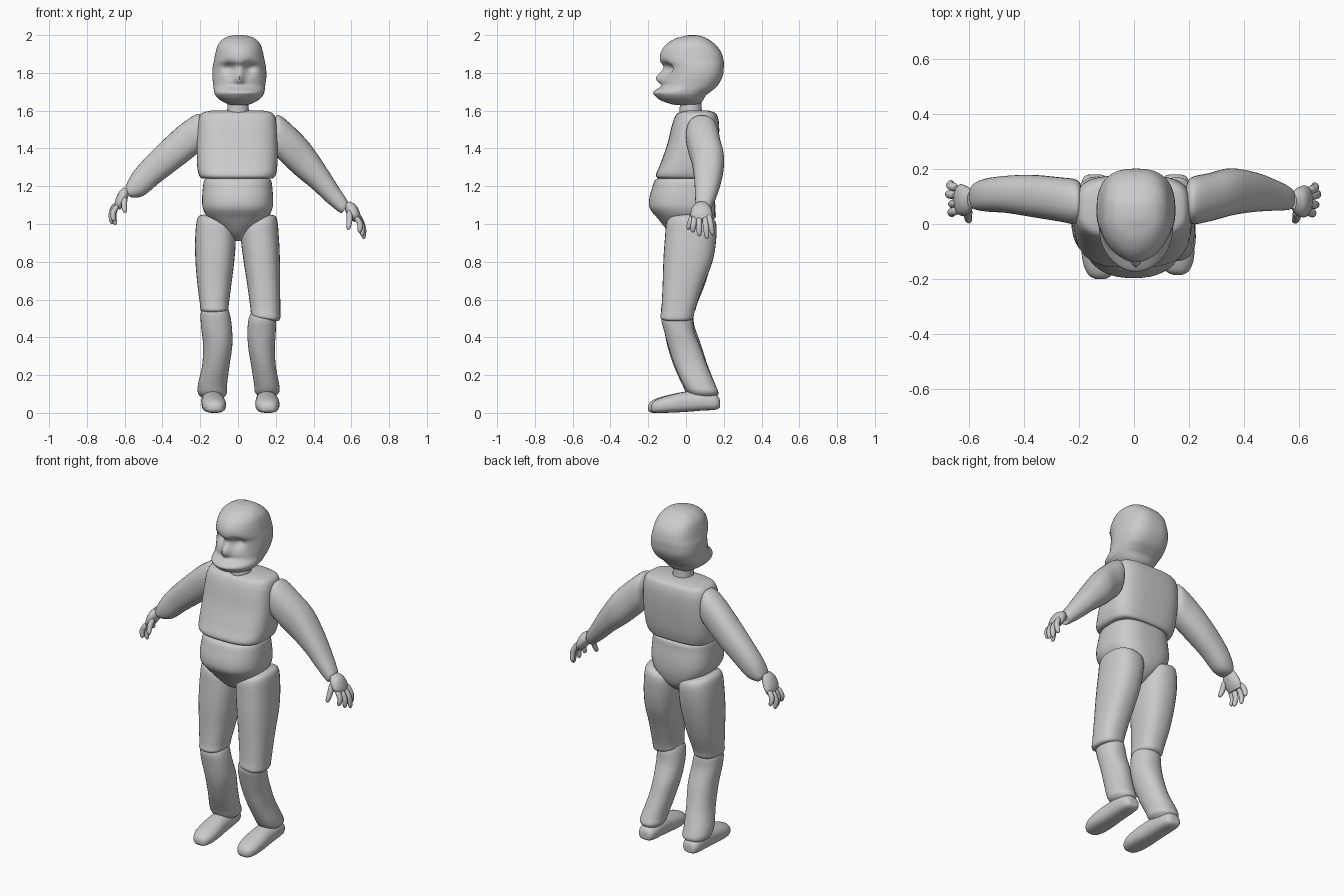
import bpy, bmesh
from math import cos, sin, pi, exp
from mathutils import Vector


def catmull(rows, steps):
    """Smooth a list of number rows with a curve passing through every row."""
    out = []
    for i in range(len(rows) - 1):
        quad = (rows[max(i - 1, 0)], rows[i], rows[i + 1], rows[min(i + 2, len(rows) - 1)])
        for k in range(steps):
            t = k / steps
            out.append([0.5 * (2 * b + (c - a) * t + (2 * a - 5 * b + 4 * c - d) * t * t
                               + (3 * b - a - 3 * c + d) * t ** 3) for a, b, c, d in zip(*quad)])
    return out + [list(rows[-1])]


def spow(v, n):
    return (abs(v) ** (2 / n)) * (1 if v >= 0 else -1)


def loft(name, rings, n_front=2.0, n_back=2.0, seg=32, warp=None, angle=0.7):
    """Skin rings of (centre, u, v); n sets how square each half is."""
    bm = bmesh.new()
    loops = []
    for c, u, v in rings:
        loop = []
        for k in range(seg):
            a = 2 * pi * k / seg
            n = n_back if sin(a) > 0 else n_front
            p = c + u * spow(cos(a), n) + v * spow(sin(a), n)
            loop.append(bm.verts.new(warp(p) if warp else p))
        loops.append(loop)
    for lo, hi in zip(loops, loops[1:]):
        for k in range(seg):
            j = (k + 1) % seg
            bm.faces.new((lo[k], lo[j], hi[j], hi[k]))
    bm.faces.new(loops[0])
    bm.faces.new(loops[-1])
    bmesh.ops.recalc_face_normals(bm, faces=bm.faces)
    me = bpy.data.meshes.new(name)
    bm.to_mesh(me)
    bm.free()
    ob = bpy.data.objects.new(name, me)
    bpy.context.collection.objects.link(ob)
    bpy.ops.object.select_all(action='DESELECT')
    ob.select_set(True)
    bpy.context.view_layer.objects.active = ob
    bpy.ops.object.shade_smooth_by_angle(angle=angle)
    return ob


def body(name, rows, **kw):
    """Rows: x, z of two opposite outline points, then the y range."""
    rings = []
    for x0, z0, x1, z1, y0, y1 in catmull(rows, 5):
        rings.append((Vector(((x0 + x1) / 2, (y0 + y1) / 2, (z0 + z1) / 2)),
                      Vector(((x1 - x0) / 2, 0, (z1 - z0) / 2)), Vector((0, (y1 - y0) / 2, 0))))
    return loft(name, rings, **kw)


def stack(name, cx, rows, **kw):
    """Level sections: z, half width, y range."""
    return body(name, [(cx - w, z, cx + w, z, y0, y1) for z, w, y0, y1 in rows], **kw)


def finger(name, a, b, bow, r):
    a, b = Vector(a), Vector(b)
    d = (b - a).normalized()
    u = d.cross(Vector((0, 1, 0))).normalized()
    v = d.cross(u)
    mid = (a + b) / 2 + Vector((bow, 0, 0))
    rows = [(*a, r * .6), (*a.lerp(mid, .3), r), (*mid, r), (*mid.lerp(b, .75), r * .8), (*b, r * .2)]
    loft(name, [(Vector(q[:3]), u * q[3], v * q[3]) for q in catmull(rows, 3)], seg=12)


# Head with nose, eye hollows and lips
def face(p):
    if p.y < 0.02:
        x, z = p.x - .007, p.z
        for s in (-1, 1):
            p.y += .035 * exp(-((x - s * .055) / .03) ** 2 - ((z - 1.825) / .03) ** 2)
        p.y -= .04 * exp(-(x / .022) ** 2 - ((z - 1.775) / .035) ** 2)
        p.y += .012 * exp(-(x / .08) ** 2 - ((z - 1.735) / .012) ** 2)
    return p


stack("head", .007, [
    (1.63, .035, -.05, .05), (1.635, .06, -.08, .07), (1.655, .1, -.135, .09), (1.68, .125, -.165, .105),
    (1.70, .133, -.172, .13), (1.73, .137, -.135, .165), (1.78, .143, -.118, .193), (1.83, .141, -.118, .2),
    (1.865, .134, -.138, .199), (1.91, .125, -.133, .186), (1.95, .112, -.105, .155),
    (1.98, .085, -.06, .115), (1.995, .05, -.01, .08), (2.0, .012, .015, .05)],
    n_front=1.9, n_back=2.7, seg=64, warp=face, angle=1.0)
stack("neck", 0, [(1.54, .065, -.04, .095), (1.59, .058, -.035, .085), (1.67, .055, -.03, .08)])

# Chest and belly
stack("chest", -.004, [
    (1.24, .165, -.125, .12), (1.243, .19, -.15, .14), (1.265, .205, -.158, .15), (1.32, .213, -.135, .162),
    (1.42, .214, -.1, .173), (1.51, .21, -.078, .176), (1.56, .203, -.062, .17), (1.588, .185, -.042, .155),
    (1.6, .14, .0, .12)], n_front=3.0, n_back=3.4, seg=48)
stack("belly_and_hips", -.002, [
    (.91, .02, -.02, .05), (.94, .05, -.07, .1), (.98, .1, -.11, .135), (1.03, .155, -.15, .15),
    (1.08, .183, -.19, .155), (1.13, .188, -.195, .153), (1.19, .184, -.18, .145), (1.23, .177, -.165, .14),
    (1.245, .16, -.14, .12)], n_front=2.4, n_back=2.8, seg=48)

# Arms
body("arm_left_side", [
    (-.19, 1.565, -.19, 1.43, .03, .13), (-.215, 1.583, -.2, 1.39, 0, .16), (-.3, 1.53, -.25, 1.345, .01, .17),
    (-.4, 1.44, -.335, 1.28, .025, .178), (-.5, 1.34, -.42, 1.215, .04, .175), (-.565, 1.26, -.5, 1.15, .045, .165),
    (-.597, 1.19, -.56, 1.14, .055, .145), (-.59, 1.17, -.575, 1.15, .08, .12)], n_front=2.3, n_back=2.3)
body("arm_right_side", [
    (.19, 1.555, .19, 1.42, .03, .14), (.22, 1.575, .2, 1.365, 0, .17), (.3, 1.51, .25, 1.31, .01, .185),
    (.38, 1.425, .315, 1.25, .03, .202), (.46, 1.31, .395, 1.185, .043, .19), (.53, 1.2, .465, 1.12, .048, .165),
    (.583, 1.115, .54, 1.06, .052, .132), (.575, 1.09, .555, 1.07, .07, .11)], n_front=2.3, n_back=2.3)

# Hands: palm and five digits each
body("palm_left_side", [
    (-.605, 1.195, -.575, 1.175, .06, .12), (-.63, 1.17, -.582, 1.14, .035, .135),
    (-.65, 1.125, -.605, 1.1, .03, .145), (-.655, 1.09, -.625, 1.075, .045, .135)], seg=20)
body("palm_right_side", [
    (.59, 1.12, .565, 1.1, .055, .11), (.625, 1.1, .57, 1.065, .03, .132),
    (.645, 1.06, .595, 1.03, .025, .14), (.65, 1.03, .615, 1.01, .045, .13)], seg=20)
digits = {
    -1: [((-.6, .05, 1.14), (-.598, .008, 1.06)), ((-.64, .05, 1.1), (-.66, .035, 1.015)),
         ((-.645, .075, 1.1), (-.65, .07, .995)), ((-.65, .105, 1.1), (-.668, .11, 1.0)),
         ((-.645, .13, 1.11), (-.664, .15, 1.03))],
    1: [((.59, .045, 1.07), (.583, .008, .97)), ((.625, .045, 1.04), (.645, .035, .955)),
        ((.63, .07, 1.04), (.66, .07, .935)), ((.635, .1, 1.04), (.667, .112, .92)),
        ((.635, .12, 1.05), (.655, .142, .94))]}
for s, side in ((-1, "left"), (1, "right")):
    for i, (a, b) in enumerate(digits[s]):
        finger(f"{'thumb' if i == 0 else 'finger_%d' % i}_{side}_side", a, b, s * (.004 if i == 0 else .012), .015)

# Thighs
body("thigh_left_side", [
    (-.18, 1.05, -.06, 1.03, -.05, .1), (-.215, 1.03, -.02, 1.0, -.1, .155), (-.227, .92, -.012, .92, -.112, .157),
    (-.225, .8, -.02, .8, -.12, .135), (-.215, .68, -.035, .68, -.122, .1), (-.202, .58, -.048, .58, -.128, .06),
    (-.197, .545, -.052, .545, -.132, .05), (-.18, .53, -.07, .53, -.115, .03)], n_front=2.4, n_back=2.4)
body("thigh_right_side", [
    (.06, 1.04, .17, 1.05, -.05, .1), (.015, 1.0, .205, 1.03, -.1, .155), (.015, .92, .217, .92, -.112, .16),
    (.03, .8, .222, .8, -.12, .14), (.05, .67, .223, .67, -.124, .09), (.065, .56, .224, .545, -.13, .05),
    (.07, .515, .222, .495, -.135, .038), (.085, .505, .2, .485, -.115, .02)], n_front=2.4, n_back=2.4)

# Shins
shin = [(.56, -.185, -.06, -.1, .02), (.53, -.197, -.045, -.125, .035), (.46, -.196, -.033, -.118, .045),
        (.36, -.185, -.03, -.1, .08), (.25, -.19, -.045, -.065, .115), (.15, -.212, -.058, -.02, .155),
        (.1, -.21, -.06, .005, .172), (.075, -.18, -.085, .04, .15)]
body("shin_left_side", [(x0, z, x1, z, y0, y1) for z, x0, x1, y0, y1 in shin], n_front=2.2, n_back=2.2)
shin = [(.54, .075, .185, -.1, .02), (.5, .057, .2, -.13, .035), (.43, .05, .2, -.115, .045),
        (.34, .055, .195, -.09, .08), (.25, .07, .2, -.06, .112), (.15, .085, .218, -.015, .155),
        (.11, .09, .218, .01, .17), (.085, .11, .195, .04, .15)]
body("shin_right_side", [(x0, z, x1, z, y0, y1) for z, x0, x1, y0, y1 in shin], n_front=2.2, n_back=2.2)


# Feet: sections along y of y, half width, z range
def foot(name, toe_x, heel_x, shift):
    rows = [(-.2, .015, .015, .04), (-.185, .042, .002, .062), (-.14, .06, 0, .082), (-.07, .064, .002, .1),
            (.0, .06, .006, .113), (.08, .058, .012, .115), (.15, .05, .016, .1), (.175, .035, .025, .08),
            (.18, .012, .035, .055)]
    rings = []
    for y, w, z0, z1 in catmull(rows, 4):
        t = (y + .2) / .38
        rings.append((Vector((toe_x + (heel_x - toe_x) * t, y + shift * (1 - t), (z0 + z1) / 2)),
                      Vector((w, 0, 0)), Vector((0, 0, (z1 - z0) / 2))))
    loft(name, rings, n_front=2.8, n_back=2.1)


foot("foot_left_side", -.122, -.142, 0)
foot("foot_right_side", .158, .15, .015)
